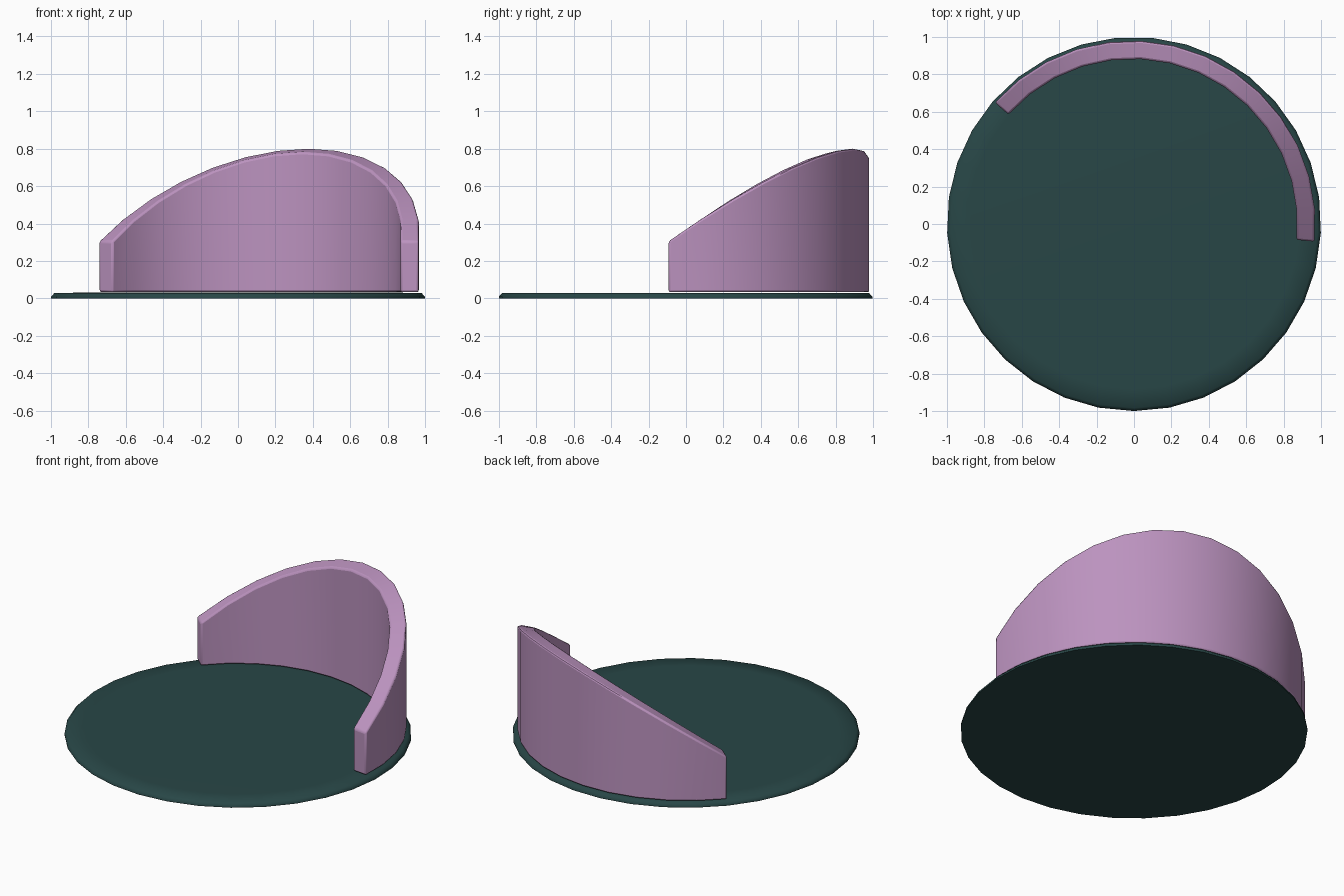
import bpy, bmesh, math

if "Cube" in bpy.data.objects:
    bpy.data.objects.remove(bpy.data.objects["Cube"])


def finish(bm, name, color, angle):
    bmesh.ops.recalc_face_normals(bm, faces=bm.faces)
    mesh = bpy.data.meshes.new(name)
    bm.to_mesh(mesh)
    bm.free()
    ob = bpy.data.objects.new(name, mesh)
    bpy.context.collection.objects.link(ob)
    mat = bpy.data.materials.new(name + "_color")
    mat.diffuse_color = color
    mat.use_nodes = True
    mat.node_tree.nodes["Principled BSDF"].inputs["Base Color"].default_value = mat.diffuse_color
    mesh.materials.append(mat)
    bpy.ops.object.select_all(action='DESELECT')
    ob.select_set(True)
    bpy.context.view_layer.objects.active = ob
    bpy.ops.object.shade_smooth_by_angle(angle=math.radians(angle))
    return ob


def bridge(bm, loops, closed):
    # quads between neighbouring vertex loops, each loop a closed ring
    pairs = list(zip(loops, loops[1:] + loops[:1])) if closed else list(zip(loops, loops[1:]))
    for a, b in pairs:
        n = len(a)
        for i in range(n):
            j = (i + 1) % n
            bm.faces.new((a[i], a[j], b[j], b[i]))


# Round base plate with a softened upper rim
SIDES = 33
bm = bmesh.new()
rings = []
for r, z in [(1.0, 0.0), (1.0, 0.01), (0.983, 0.028), (0.88, 0.03)]:
    rings.append([bm.verts.new((r * math.sin(2 * math.pi * i / SIDES),
                                -r * math.cos(2 * math.pi * i / SIDES), z))
                  for i in range(SIDES)])
bridge(bm, rings, False)
bm.faces.new(rings[0])
bm.faces.new(rings[-1])
finish(bm, "base_plate", (0.021, 0.062, 0.062, 1), 50)

# Curved wall: highest in the middle of its arc, falling towards both ends
START, END, STEPS = math.radians(-5.5), math.radians(138.5), 14
MID, HALF = (START + END) / 2, (END - START) / 2
OUTER, INNER, FLOOR = 0.98, 0.883, 0.033
bm = bmesh.new()
sections = []
for i in range(STEPS + 1):
    a = START + (END - START) * i / STEPS
    rise = (math.cos(a - MID) - math.cos(HALF)) / (1 - math.cos(HALF))
    top_out, top_in = 0.305 + 0.497 * rise, 0.305 + 0.477 * rise
    sections.append([bm.verts.new((-0.01 + r * math.cos(a), r * math.sin(a), z))
                     for r, z in [(OUTER, FLOOR), (OUTER, top_out),
                                  (INNER, top_in), (INNER, FLOOR)]])
bridge(bm, sections, False)
bm.faces.new(sections[0])
bm.faces.new(sections[-1])
wall = finish(bm, "curved_wall", (0.50, 0.29, 0.52, 1), 35)
bevel = wall.modifiers.new("soft_edges", 'BEVEL')
bevel.width = 0.011
bevel.segments = 2
bevel.limit_method = 'ANGLE'
bevel.angle_limit = math.radians(45)
bpy.ops.object.modifier_apply(modifier=bevel.name)
bpy.ops.object.shade_smooth_by_angle(angle=math.radians(50))
